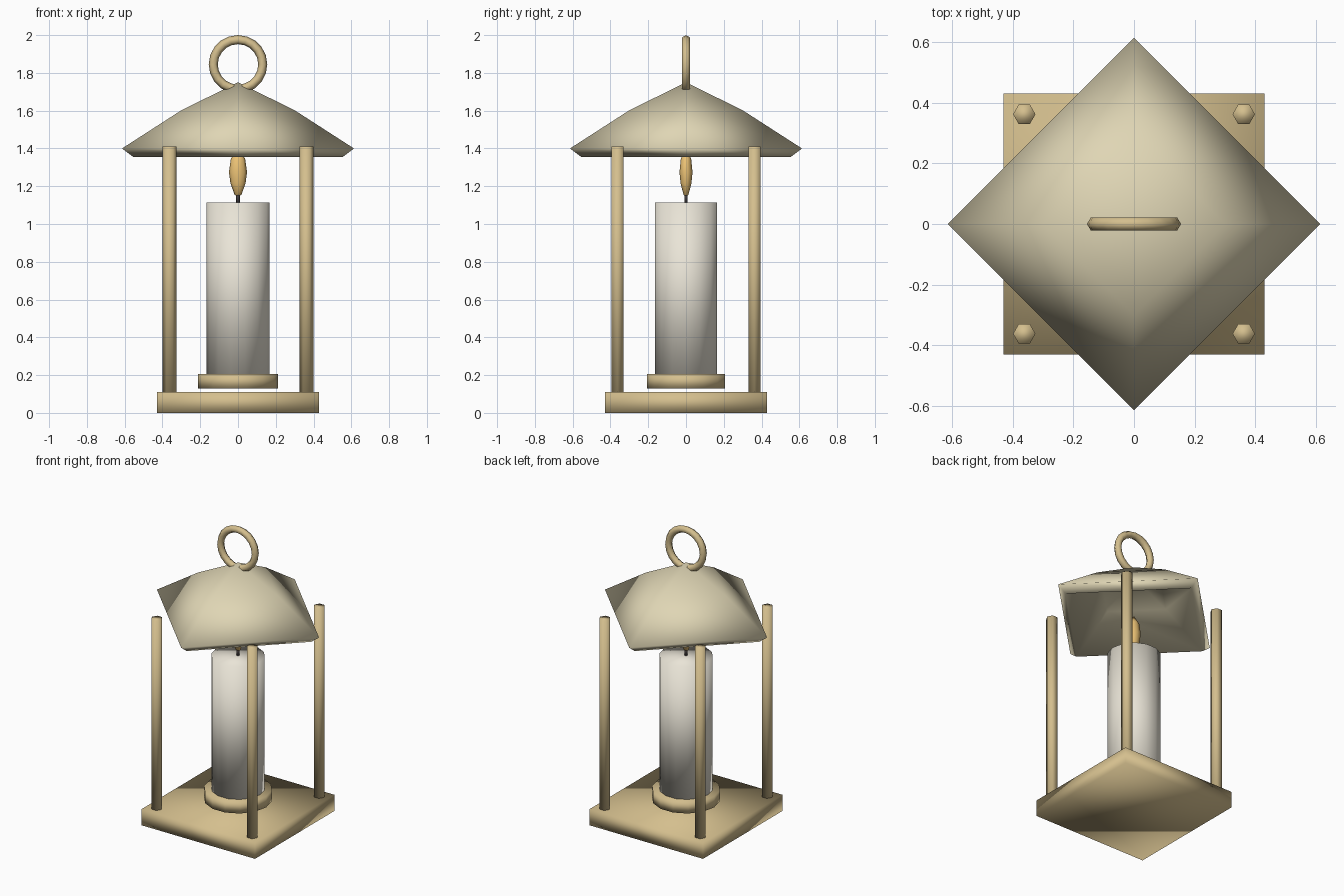
import bpy, bmesh, math

if "Cube" in bpy.data.objects:
    bpy.data.objects.remove(bpy.data.objects["Cube"])


def material(name, rgb):
    m = bpy.data.materials.new(name)
    m.diffuse_color = (*rgb, 1)
    m.use_nodes = True
    m.node_tree.nodes["Principled BSDF"].inputs["Base Color"].default_value = m.diffuse_color
    return m


BRASS = material("brass", (0.66, 0.52, 0.27))
ROOF = material("pale_brass", (0.74, 0.67, 0.46))
WAX = material("wax", (0.82, 0.78, 0.68))
FLAME = material("flame_orange", (0.85, 0.55, 0.18))
WICK = material("wick_dark", (0.06, 0.05, 0.05))


def finish(name, bm, mat):
    bmesh.ops.recalc_face_normals(bm, faces=bm.faces)
    for f in bm.faces:
        f.smooth = True
    me = bpy.data.meshes.new(name)
    bm.to_mesh(me)
    bm.free()
    me.materials.append(mat)
    ob = bpy.data.objects.new(name, me)
    bpy.context.collection.objects.link(ob)
    return ob


def lathe(name, profile, sides, mat, x=0, y=0, turn=0, squash=1):
    """Spin (radius, z) points around z; radius 0 closes to a point."""
    bm = bmesh.new()
    rings = []
    for r, z in profile:
        if r == 0:
            rings.append([bm.verts.new((x, y, z))] * sides)
        else:
            angles = [turn + math.tau * i / sides for i in range(sides)]
            rings.append([bm.verts.new((x + r * math.cos(a), y + squash * r * math.sin(a), z))
                          for a in angles])
    for a, b in zip(rings, rings[1:]):
        for i in range(sides):
            j = (i + 1) % sides
            bm.faces.new(list(dict.fromkeys((a[i], a[j], b[j], b[i]))))
    for ring, r in ((rings[0], profile[0][0]), (rings[-1], profile[-1][0])):
        if r > 0:
            bm.faces.new(ring)
    return finish(name, bm, mat)


# Square base plate
h = 0.43 * math.sqrt(2)
lathe("base", [(h, 0), (h, 0.11)], 4, BRASS, turn=math.pi / 4)

# Four corner posts
for sx in (-1, 1):
    for sy in (-1, 1):
        side = ("front" if sy < 0 else "back") + ("_left" if sx < 0 else "_right")
        lathe(side + "_post", [(0.037, 0.1), (0.037, 1.41)], 6, BRASS, 0.362 * sx, 0.362 * sy)

# Candle on its dish, with wick and flame
lathe("candle_dish", [(0.213, 0.13), (0.213, 0.205)], 14, BRASS)
lathe("candle", [(0.168, 0.2), (0.168, 1.115)], 14, WAX)
lathe("wick", [(0.01, 1.11), (0.01, 1.17)], 6, WICK)
lathe("flame", [(0, 1.145), (0.018, 1.155), (0.04, 1.215), (0.048, 1.275), (0.038, 1.345), (0, 1.40)],
      8, FLAME, squash=0.72)

# Hollow four-sided roof, turned with its corners on the axes
lathe("roof", [(0, 1.75), (0.3, 1.602), (0.614, 1.4), (0.555, 1.355), (0.257, 1.545), (0, 1.68)],
      4, ROOF)

# Upright hanging ring
bm = bmesh.new()
SEG, TUBE = 20, 6
ring = []
for i in range(SEG):
    a = math.tau * i / SEG
    loop = []
    for k in range(TUBE):
        b = math.tau * k / TUBE
        r = 0.131 + 0.024 * math.cos(b)
        loop.append(bm.verts.new((r * math.cos(a), 0.024 * math.sin(b), 1.845 + r * math.sin(a))))
    ring.append(loop)
for i in range(SEG):
    p, q = ring[i], ring[(i + 1) % SEG]
    for k in range(TUBE):
        m = (k + 1) % TUBE
        bm.faces.new((p[k], p[m], q[m], q[k]))
finish("hanging_ring", bm, BRASS)
